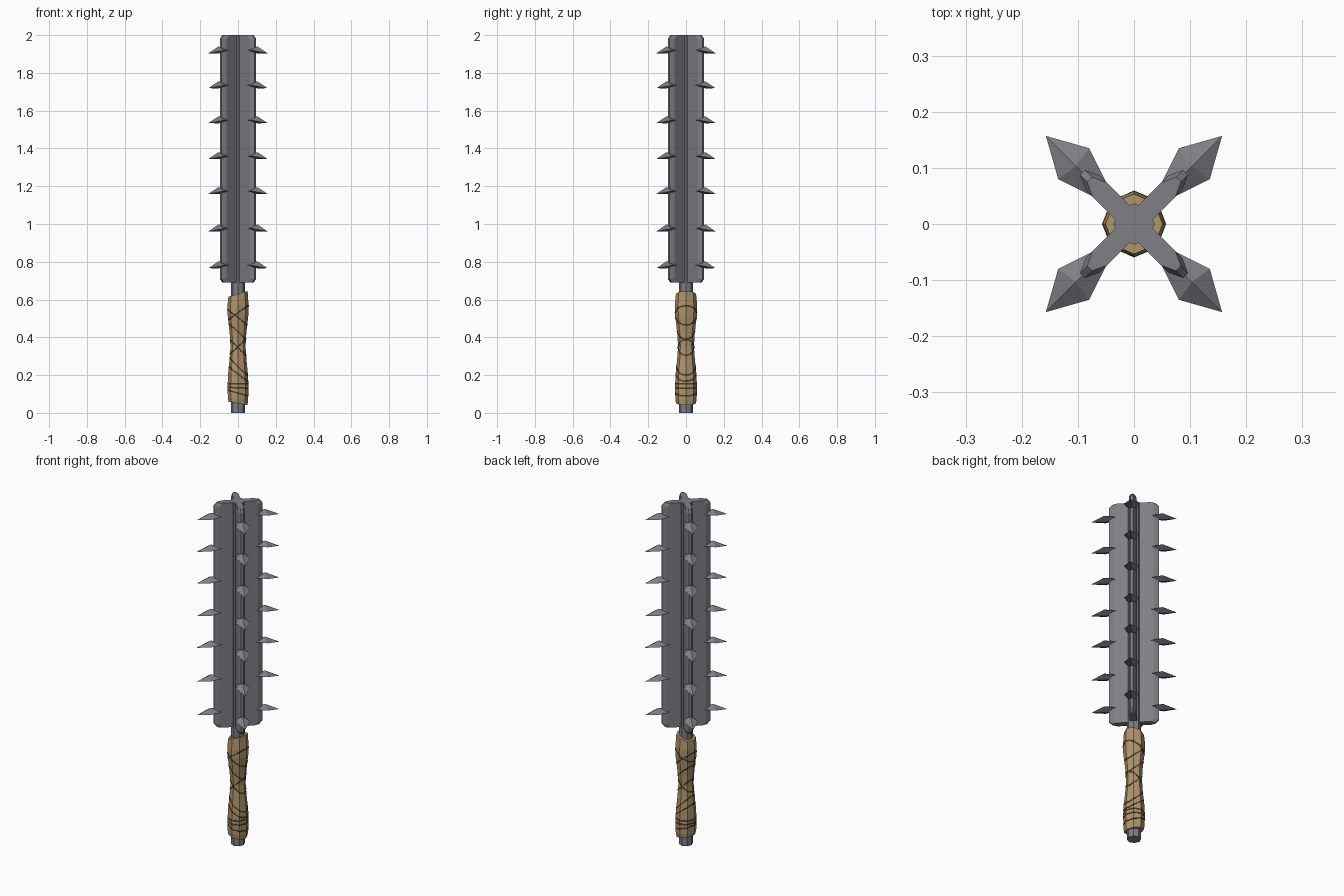
import bpy, bmesh, math
from mathutils import Matrix, Vector

if "Cube" in bpy.data.objects:
    bpy.data.objects.remove(bpy.data.objects["Cube"])


def material(name, rgb):
    m = bpy.data.materials.new(name)
    m.diffuse_color = (*rgb, 1)
    m.use_nodes = True
    m.node_tree.nodes["Principled BSDF"].inputs["Base Color"].default_value = m.diffuse_color
    return m


STEEL = material("dark steel", (0.215, 0.21, 0.235))
LEATHER = material("tan leather", (0.43, 0.30, 0.155))
SEAM = material("dark brown seam", (0.075, 0.05, 0.025))


def finish(name, bm, mat):
    bmesh.ops.recalc_face_normals(bm, faces=bm.faces[:])
    me = bpy.data.meshes.new(name)
    bm.to_mesh(me)
    bm.free()
    me.materials.append(mat)
    ob = bpy.data.objects.new(name, me)
    bpy.context.collection.objects.link(ob)
    return ob


def skin(bm, rings, cap=True, closed=False):
    """Bridge rings of points with quads."""
    vs = [[bm.verts.new(p) for p in r] for r in rings]
    n = len(vs[0])
    pairs = list(zip(vs, vs[1:])) + ([(vs[-1], vs[0])] if closed else [])
    for a, b in pairs:
        for i in range(n):
            bm.faces.new((a[i], a[(i + 1) % n], b[(i + 1) % n], b[i]))
    if cap and not closed:
        bm.faces.new(vs[0])
        bm.faces.new(vs[-1])


# central octagonal rod
bm = bmesh.new()
bmesh.ops.create_cone(bm, cap_ends=True, segments=8, radius1=0.037, radius2=0.037,
                      depth=2, matrix=Matrix.Translation((0, 0, 1)))
if all(abs(v.co.x) > 1e-4 for v in bm.verts):
    bmesh.ops.rotate(bm, verts=bm.verts, matrix=Matrix.Rotation(math.pi / 8, 3, 'Z'))
finish("rod", bm, STEEL)

# four diagonal flanges with bevelled outer edges and clipped corners
Z0, Z1, T = 0.69, 2.0, 0.018


def section(z, reach):
    return [(0, -T, z), (reach - 0.026, -T, z), (reach, -0.006, z),
            (reach, 0.006, z), (reach - 0.026, T, z), (0, T, z)]


SPIKE_Z = (1.92, 1.735, 1.55, 1.36, 1.175, 0.977, 0.782)
for k in range(4):
    turn = Matrix.Rotation(math.pi / 4 + k * math.pi / 2, 3, 'Z')
    bm = bmesh.new()
    skin(bm, [section(Z0, 0.112), section(Z0 + 0.02, 0.13),
              section(Z1 - 0.02, 0.13), section(Z1, 0.112)])
    bmesh.ops.rotate(bm, verts=bm.verts, matrix=turn)
    finish(f"flange_{k + 1}", bm, STEEL)

    # spikes: narrow root, wide diamond shoulder, drooping tip
    bm = bmesh.new()
    for z in SPIKE_Z:
        root = [(0.075, 0.013, z), (0.075, 0, z + 0.006),
                (0.075, -0.013, z), (0.075, 0, z - 0.006)]
        wide = [(0.152, 0.039, z - 0.002), (0.146, 0, z + 0.02),
                (0.152, -0.039, z - 0.002), (0.146, 0, z - 0.017)]
        r = [bm.verts.new(p) for p in root]
        w = [bm.verts.new(p) for p in wide]
        tip = bm.verts.new((0.222, 0, z - 0.016))
        bm.faces.new(r)
        for i in range(4):
            j = (i + 1) % 4
            bm.faces.new((r[i], r[j], w[j], w[i]))
            bm.faces.new((w[i], w[j], tip))
    bmesh.ops.rotate(bm, verts=bm.verts, matrix=turn)
    finish(f"spikes_{k + 1}", bm, STEEL)

# hourglass leather grip with slanted ends: (height, radius, slant)
PROFILE = [(0.05, 0.050, -0.18), (0.075, 0.054, -0.1), (0.15, 0.055, 0),
           (0.21, 0.052, 0), (0.28, 0.045, 0), (0.35, 0.040, 0), (0.42, 0.044, 0),
           (0.52, 0.055, 0), (0.57, 0.056, 0), (0.63, 0.051, 0.3)]


def radius(z):
    for (za, ra, _), (zb, rb, _) in zip(PROFILE, PROFILE[1:]):
        if z <= zb:
            return ra + (rb - ra) * max(0, (z - za) / (zb - za))
    return PROFILE[-1][1]


def ring(z, r, slant):
    pts = []
    for i in range(8):
        a = i * math.pi / 4
        x, y = r * math.cos(a), r * math.sin(a) * 1.05
        pts.append((x, y, z + slant * x))
    return pts


bm = bmesh.new()
skin(bm, [ring(*p) for p in PROFILE])
finish("grip", bm, LEATHER)

# thin slanted seams between the leather wraps: (height, slant)
SEAMS = [(0.53, 0.75), (0.505, -0.8), (0.43, -0.8), (0.35, 0.75), (0.345, -0.8),
         (0.245, -0.9), (0.205, -0.75), (0.155, 0), (0.133, -0.05), (0.105, -0.3)]
for n, (z0, slant) in enumerate(SEAMS):
    loops = []
    for dz, out in ((-0.004, -0.005), (-0.004, 0.0015), (0.004, 0.0015), (0.004, -0.005)):
        pts = []
        for i in range(16):
            a = i * math.pi / 8
            f = math.cos(math.pi / 8) if i % 2 else 1
            z = z0 + slant * 0.05 * math.cos(a) + dz
            r = (radius(z) + out) * f
            pts.append((r * math.cos(a), r * math.sin(a) * 1.05, z))
        loops.append(pts)
    bm = bmesh.new()
    skin(bm, loops, closed=True)
    finish(f"grip_seam_{n + 1}", bm, SEAM)
